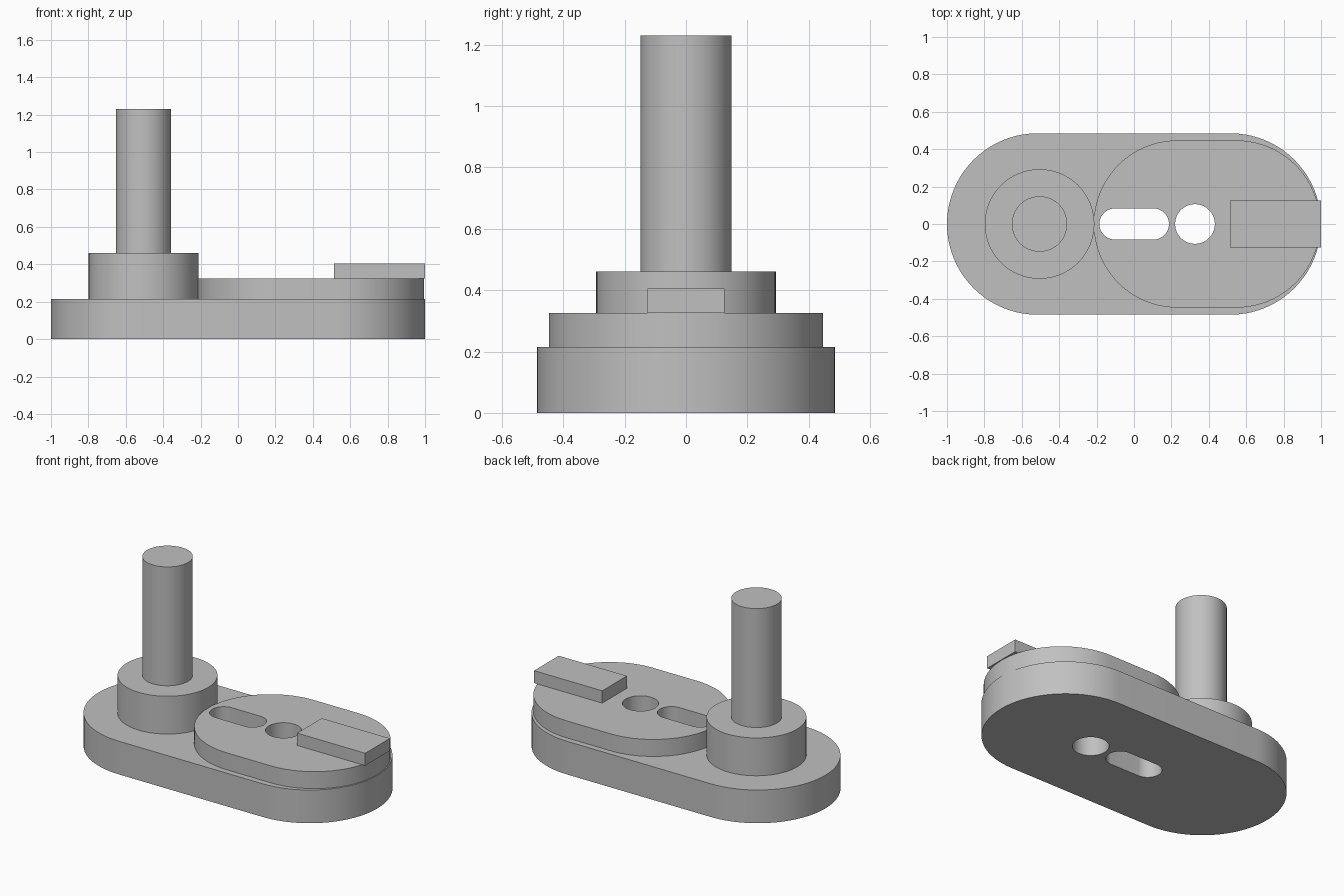
import bpy, bmesh, math

if "Cube" in bpy.data.objects:
    bpy.data.objects.remove(bpy.data.objects["Cube"])

# Single plain grey
grey = bpy.data.materials.new("plain_grey")
grey.use_nodes = True
colour = (0.53, 0.53, 0.53, 1)
grey.diffuse_color = colour
grey.node_tree.nodes["Principled BSDF"].inputs["Base Color"].default_value = colour


def stadium(x0, x1, r, steps=40):
    """Outline with round ends; a circle when the length equals 2r."""
    points = []
    for cx, start in ((x1 - r, -math.pi / 2), (x0 + r, math.pi / 2)):
        for i in range(steps + 1):
            a = start + math.pi * i / steps
            points.append((cx + r * math.cos(a), r * math.sin(a)))
    return points


def prism(name, outline, z0, z1):
    """Extrude a flat outline from z0 to z1."""
    bm = bmesh.new()
    face = bm.faces.new([bm.verts.new((x, y, z0)) for x, y in outline])
    top = bmesh.ops.extrude_face_region(bm, geom=[face])["geom"]
    moved = [v for v in top if isinstance(v, bmesh.types.BMVert)]
    bmesh.ops.translate(bm, verts=moved, vec=(0, 0, z1 - z0))
    bmesh.ops.remove_doubles(bm, verts=bm.verts[:], dist=1e-5)
    bmesh.ops.recalc_face_normals(bm, faces=bm.faces[:])
    mesh = bpy.data.meshes.new(name)
    bm.to_mesh(mesh)
    bm.free()
    mesh.materials.append(grey)
    obj = bpy.data.objects.new(name, mesh)
    bpy.context.collection.objects.link(obj)
    return obj


def activate(obj):
    bpy.ops.object.select_all(action="DESELECT")
    obj.select_set(True)
    bpy.context.view_layer.objects.active = obj


def cylinder(name, x, r, z0, z1):
    return prism(name, stadium(x - r, x + r, r), z0, z1)


# Stacked plates
base = prism("base_plate", stadium(-1, 1, 0.485), 0, 0.215)
raised = prism("raised_plate", stadium(-0.215, 0.995, 0.447), 0.215, 0.325)

# Boss and shaft
boss = cylinder("boss", -0.505, 0.293, 0.215, 0.46)
shaft = cylinder("shaft", -0.505, 0.148, 0.46, 1.23)

# Rectangular key block
key = prism("key_block", [(0.512, -0.126), (1, -0.126), (1, 0.126), (0.512, 0.126)],
            0.325, 0.405)

# Slot and round hole through both plates
cutters = [prism("slot_cutter", stadium(-0.185, 0.187, 0.083), -0.1, 0.6),
           cylinder("hole_cutter", 0.326, 0.106, -0.1, 0.6)]
for plate in (base, raised):
    activate(plate)
    for cutter in cutters:
        cutter.hide_render = True
        cut = plate.modifiers.new(cutter.name, "BOOLEAN")
        cut.operation = "DIFFERENCE"
        cut.solver = "EXACT"
        cut.object = cutter
        bpy.ops.object.modifier_apply(modifier=cut.name)
for cutter in cutters:
    bpy.data.objects.remove(cutter)

# Smooth curved walls, sharp rims
for part in (base, raised, boss, shaft):
    activate(part)
    bpy.ops.object.shade_smooth_by_angle(angle=math.radians(30))
